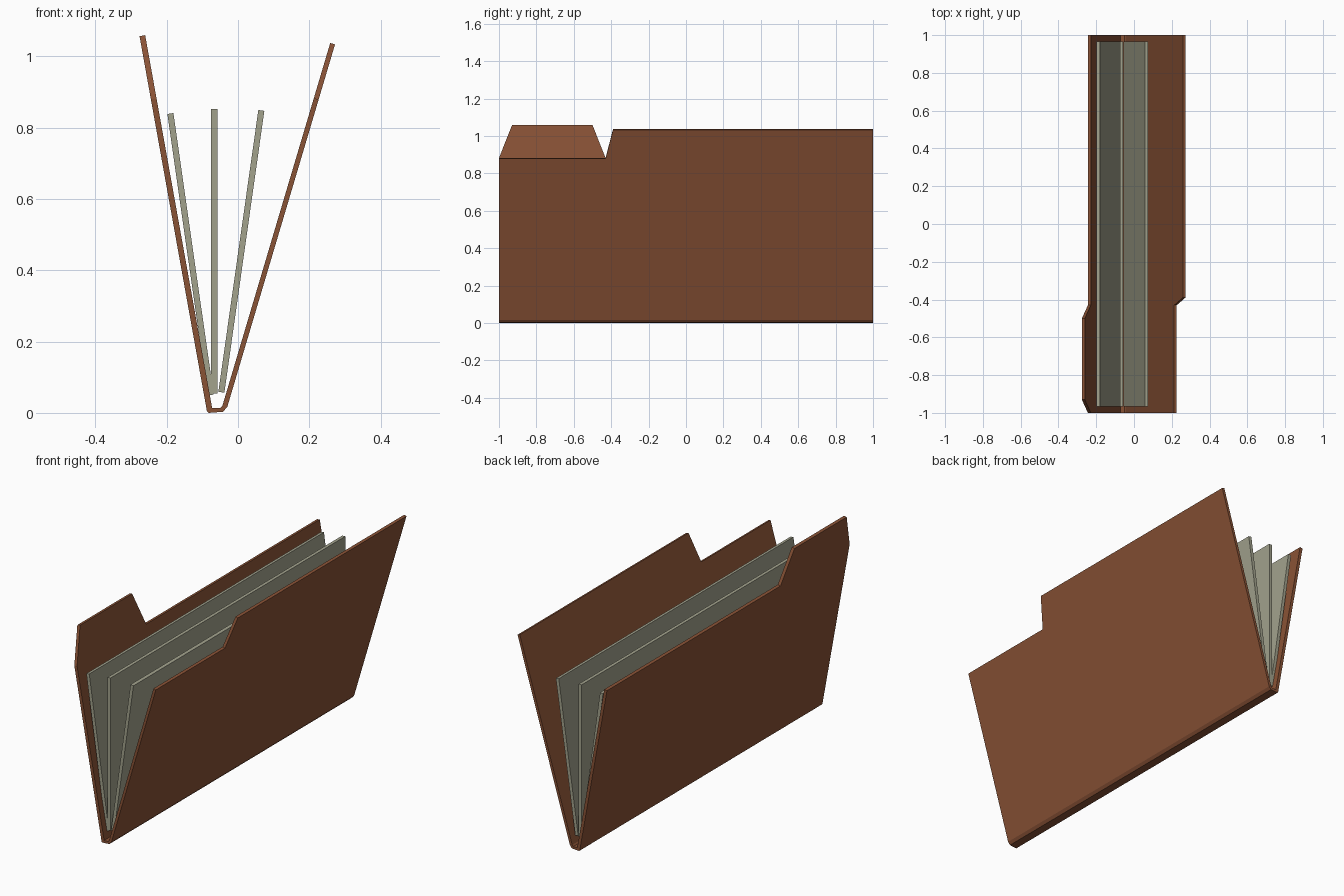
import bpy, bmesh
from mathutils import Vector

if "Cube" in bpy.data.objects:
    bpy.data.objects.remove(bpy.data.objects["Cube"])


def material(name, rgb):
    m = bpy.data.materials.new(name)
    m.diffuse_color = (*rgb, 1.0)
    m.use_nodes = True
    m.node_tree.nodes["Principled BSDF"].inputs["Base Color"].default_value = m.diffuse_color
    return m


BROWN = material("brown card", (0.25, 0.084, 0.036))
PAPER = material("grey paper", (0.36, 0.36, 0.265))


def prism(name, points, offset, mat):
    """Extrude a closed 3D outline by an offset vector."""
    bm = bmesh.new()
    face = bm.faces.new([bm.verts.new(p) for p in points])
    ext = bmesh.ops.extrude_face_region(bm, geom=[face])
    moved = [v for v in ext["geom"] if isinstance(v, bmesh.types.BMVert)]
    bmesh.ops.translate(bm, verts=moved, vec=offset)
    bmesh.ops.recalc_face_normals(bm, faces=bm.faces[:])
    mesh = bpy.data.meshes.new(name)
    bm.to_mesh(mesh)
    bm.free()
    mesh.materials.append(mat)
    ob = bpy.data.objects.new(name, mesh)
    bpy.context.collection.objects.link(ob)
    return ob


def sheet(name, bottom, top, outline, thickness, mat):
    """Tilted sheet: outline is (y, fraction of slant height from bottom to top)."""
    a, b = Vector((bottom[0], 0, bottom[1])), Vector((top[0], 0, top[1]))
    d = b - a
    n = Vector((d.z, 0, -d.x)).normalized()   # points towards +x
    pts = [a + d * s + Vector((0, y, 0)) for y, s in outline]
    return prism(name, pts, n * thickness, mat)


# Back cover with raised tab
sheet("back_cover", (-0.087, 0.004), (-0.276, 1.056),
      [(-1, 0), (1, 0), (1, 0.832), (-0.43, 0.832),
       (-0.5, 1), (-0.93, 1), (-1, 0.832)], 0.016, BROWN)

# Front cover with cut-away corner
sheet("front_cover", (-0.03, 0.017), (0.272, 1.033),
      [(-1, 0), (1, 0), (1, 1), (-0.39, 1), (-0.43, 0.848), (-1, 0.848)],
      -0.014, BROWN)

# Folded spine
spine = [(-0.087, 0.004), (-0.083, 0.0), (-0.042, 0.003), (-0.03, 0.017),
         (-0.043, 0.021), (-0.049, 0.014), (-0.071, 0.014)]
prism("spine", [(x, -1, z) for x, z in spine], Vector((0, 2, 0)), BROWN)

# Three paper sheets fanned inside
page = [(-0.967, 0), (0.967, 0), (0.967, 1), (-0.967, 1)]
for name, bottom, top in (("left_page", (-0.085, 0.049), (-0.198, 0.838)),
                          ("middle_page", (-0.075, 0.055), (-0.075, 0.852)),
                          ("right_page", (-0.055, 0.059), (0.057, 0.849))):
    sheet(name, bottom, top, page, 0.017, PAPER)
